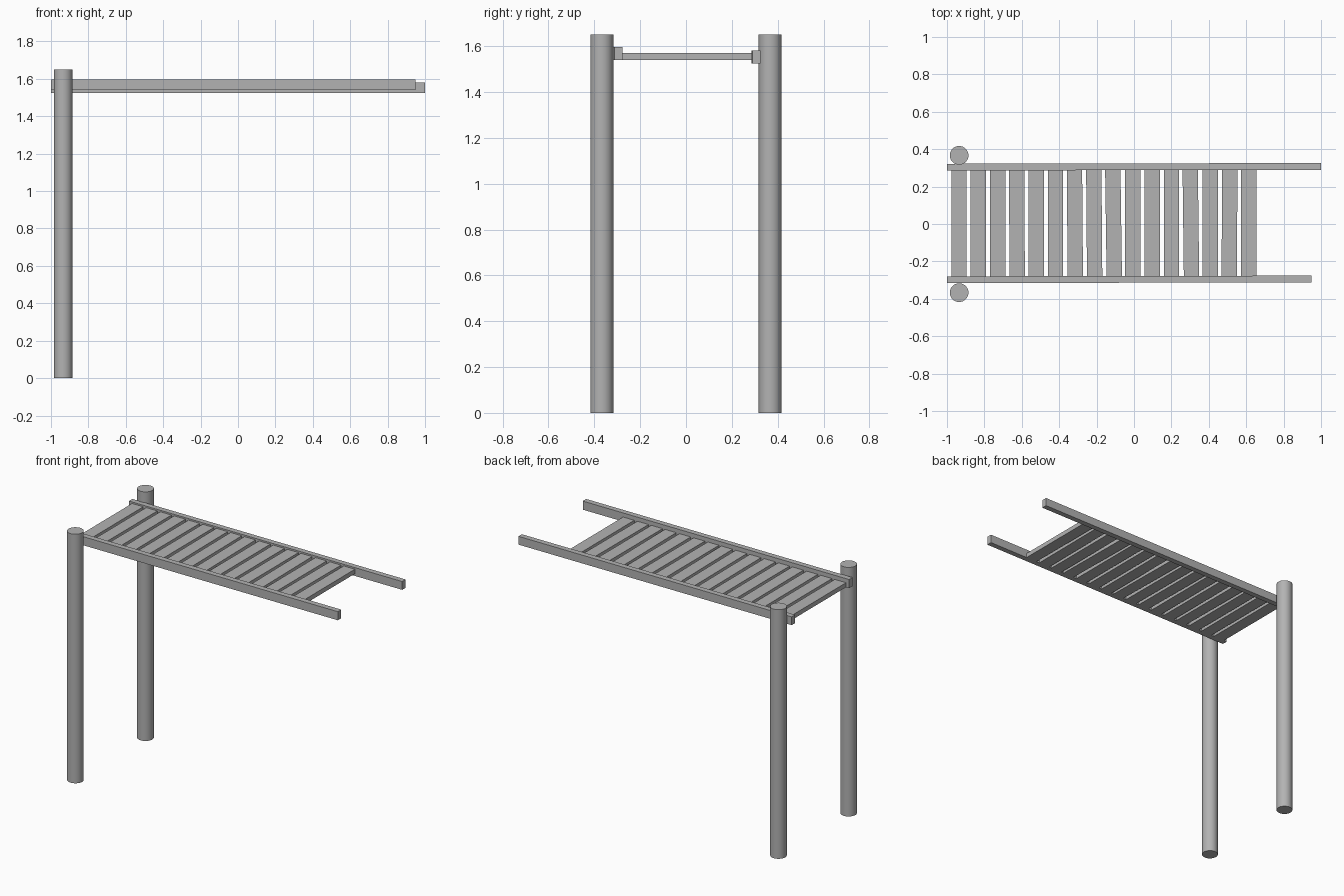
import bpy
import math

cube = bpy.data.objects.get("Cube")
if cube:
    bpy.data.objects.remove(cube, do_unlink=True)

# Single flat grey
grey = bpy.data.materials.new("weathered_grey")
grey.use_nodes = True
GREY = (0.45, 0.45, 0.45, 1)
grey.diffuse_color = GREY
grey.node_tree.nodes["Principled BSDF"].inputs["Base Color"].default_value = GREY


def box(name, x, y, z, yaw=0):
    """Box spanning the given (min, max) ranges, turned about its own centre."""
    spans = (x, y, z)
    bpy.ops.mesh.primitive_cube_add(size=1, location=[(a + b) / 2 for a, b in spans])
    ob = bpy.context.object
    ob.name = name
    ob.scale = [b - a for a, b in spans]
    ob.rotation_euler.z = yaw
    ob.data.materials.append(grey)
    return ob


# Round posts at the right-hand end
POST_HEIGHT = 1.65
for name, y in (("front_post", -0.367), ("back_post", 0.367)):
    bpy.ops.mesh.primitive_cylinder_add(
        vertices=32, radius=0.05, depth=POST_HEIGHT,
        location=(-0.935, y, POST_HEIGHT / 2))
    post = bpy.context.object
    post.name = name
    post.data.materials.append(grey)
    bpy.ops.object.shade_smooth_by_angle(angle=math.radians(40))

# Side rails, uneven in length and height and slightly out of true
box("front_rail", (-1, 0.95), (-0.314, -0.278), (1.54, 1.597), 0.002)
box("back_rail", (-1, 1), (0.288, 0.324), (1.525, 1.58), 0.002)

# Deck planks, a few laid slightly crooked
PLANKS = 16
FIRST, LAST, HALF_WIDTH = -0.936, 0.614, 0.041
crooked = {3: 0.006, 6: 0.008, 7: 0.008, 8: 0.014, 12: 0.012, 14: -0.006}
for i in range(PLANKS):
    x = FIRST + (LAST - FIRST) * i / (PLANKS - 1)
    box(f"deck_plank_{i + 1}", (x - HALF_WIDTH, x + HALF_WIDTH),
        (-0.28, 0.288), (1.54, 1.57), crooked.get(i, 0))
